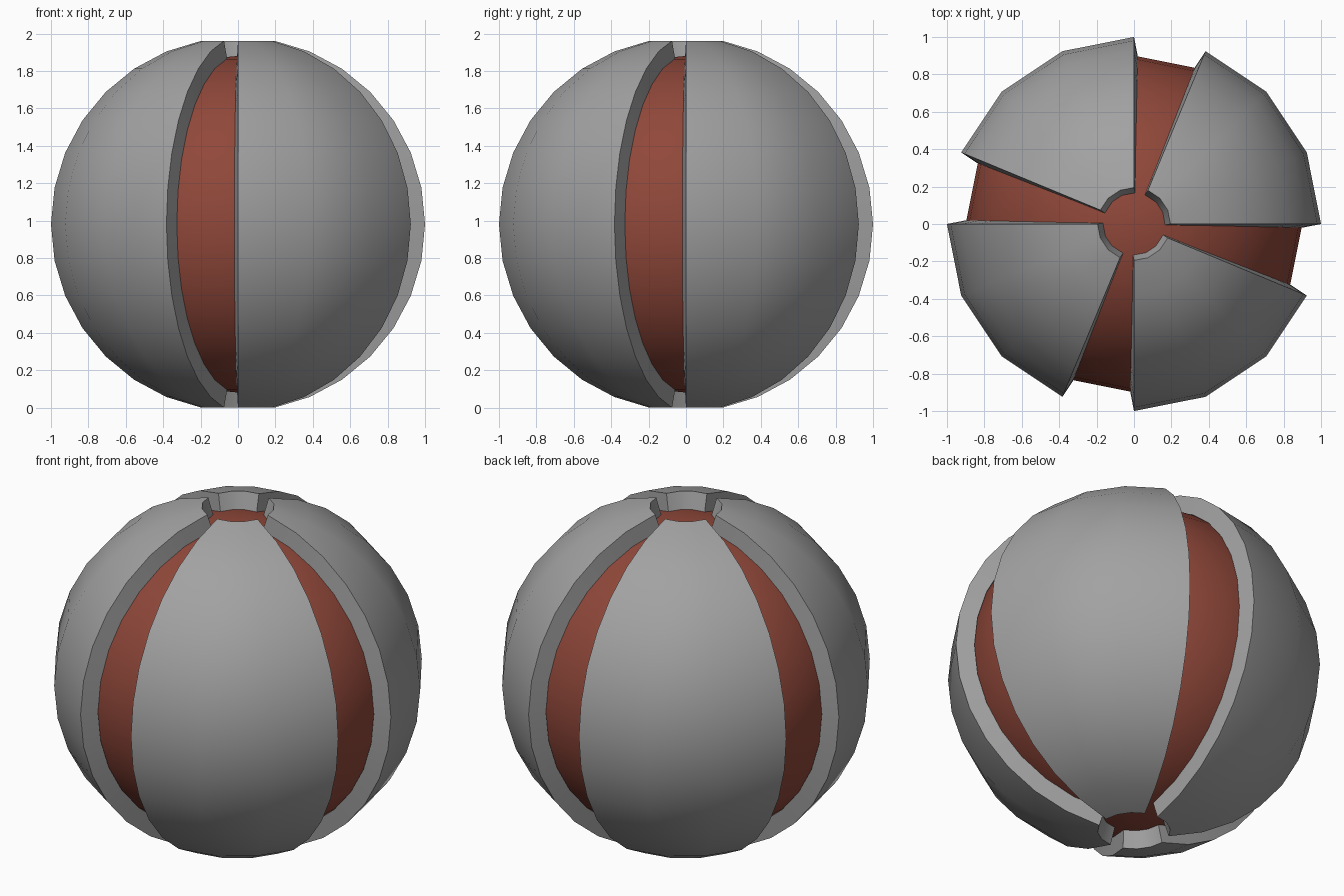
import bpy, bmesh, math

if "Cube" in bpy.data.objects:
    bpy.data.objects.remove(bpy.data.objects["Cube"])

R, SEG, RINGS = 1.0, 16, 16
CZ = R * math.cos(math.pi / RINGS)   # the open poles sit flat on z = 0


def material(name, rgb):
    m = bpy.data.materials.new(name)
    m.diffuse_color = (*rgb, 1)
    m.use_nodes = True
    m.node_tree.nodes["Principled BSDF"].inputs["Base Color"].default_value = m.diffuse_color
    return m


def add_object(name, bm, mat):
    me = bpy.data.meshes.new(name)
    bm.to_mesh(me)
    bm.free()
    me.materials.append(mat)
    ob = bpy.data.objects.new(name, me)
    bpy.context.collection.objects.link(ob)
    ob.location.z = CZ
    return ob


def activate(ob):
    bpy.ops.object.select_all(action='DESELECT')
    ob.select_set(True)
    bpy.context.view_layer.objects.active = ob


def smooth(ob):
    activate(ob)
    bpy.ops.object.shade_smooth_by_angle(angle=math.radians(35))


grey = material("shell grey", (0.36, 0.36, 0.36))
red = material("core red", (0.28, 0.064, 0.042))

# Inner core ball
bm = bmesh.new()
bmesh.ops.create_uvsphere(bm, u_segments=SEG, v_segments=RINGS, radius=0.9)
smooth(add_object("core", bm, red))

# Outer shell: poles and every fourth column of faces removed, then thickened
bm = bmesh.new()
bmesh.ops.create_uvsphere(bm, u_segments=SEG, v_segments=RINGS, radius=R)
step = 2 * math.pi / SEG
gone = []
for f in bm.faces:
    c = f.calc_center_median()
    column = int((math.atan2(c.y, c.x) % (2 * math.pi)) / step)
    if len(f.verts) == 3 or column % 4 == 3:
        gone.append(f)
bmesh.ops.delete(bm, geom=gone, context='FACES')
shell = add_object("shell_panels", bm, grey)
mod = shell.modifiers.new("thickness", 'SOLIDIFY')
mod.thickness = 0.1
mod.offset = -1
activate(shell)
bpy.ops.object.modifier_apply(modifier=mod.name)
smooth(shell)
